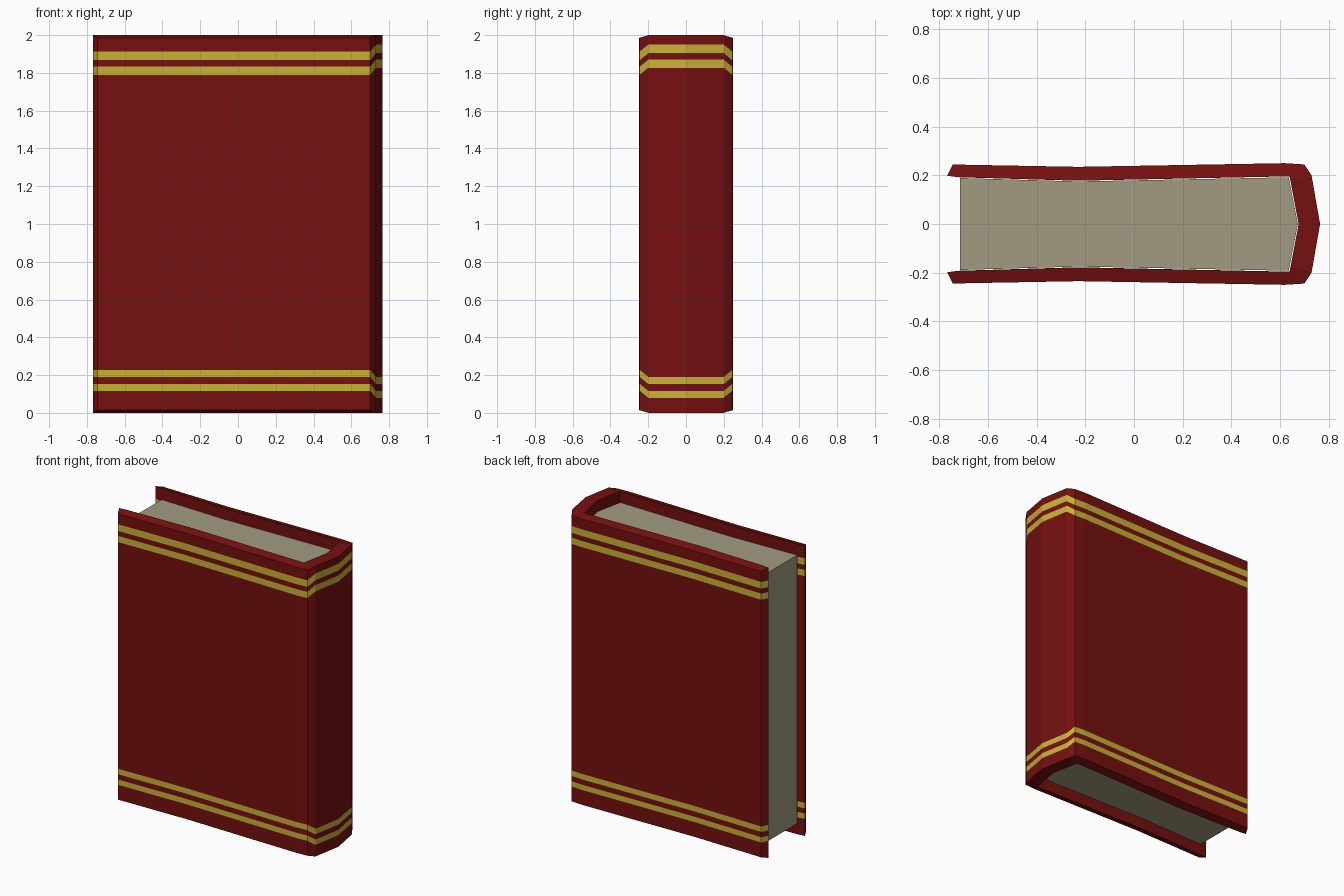
import bpy, bmesh

if "Cube" in bpy.data.objects:
    bpy.data.objects.remove(bpy.data.objects["Cube"])


def material(name, rgb):
    m = bpy.data.materials.new(name)
    m.diffuse_color = (*rgb, 1.0)
    m.use_nodes = True
    m.node_tree.nodes["Principled BSDF"].inputs["Base Color"].default_value = m.diffuse_color
    return m


red = material("dark red cloth", (0.18, 0.005, 0.005))
gold = material("gold stripe", (0.58, 0.45, 0.035))
paper = material("old paper", (0.36, 0.33, 0.22))


def finish(bm, name, mats):
    bmesh.ops.recalc_face_normals(bm, faces=bm.faces[:])
    me = bpy.data.meshes.new(name)
    bm.to_mesh(me)
    bm.free()
    for m in mats:
        me.materials.append(m)
    ob = bpy.data.objects.new(name, me)
    bpy.context.collection.objects.link(ob)
    return ob


# Cover cross-section, half: outer x, y, inner x, y, end drop, stripe shift
half = [
    (-0.745, 0.245, -0.768, 0.198, 0.015, 0.0),
    (-0.715, 0.244, -0.715, 0.192, 0.015, 0.0),
    (-0.230, 0.235, -0.230, 0.178, 0.015, 0.0),
    (0.620, 0.250, 0.637, 0.196, 0.015, 0.0),
    (0.700, 0.245, 0.640, 0.194, 0.015, 0.0),
    (0.730, 0.200, 0.6455, 0.165, 0.0, 0.037),
    (0.765, 0.000, 0.677, 0.000, 0.0, 0.037),
]
mirrored = [(a, -b, c, -d, e, f) for a, b, c, d, e, f in reversed(half[:-1])]
section = half + mirrored
n = len(section)

# Stripe edges on the boards; the stripes step outwards on the spine
low = [0.117, 0.154, 0.190, 0.228]
high = [1.790, 1.833, 1.867, 1.913]


def levels(drop, shift):
    return ([drop] + [z - shift for z in low]
            + [z + shift for z in high] + [2.0 - drop])


# Cover: one wrapped shell, odd bands are gold
bm = bmesh.new()
outer = [[bm.verts.new((p[0], p[1], z)) for z in levels(p[4], p[5])] for p in section]
inner = [[bm.verts.new((p[2], p[3], z)) for z in levels(0.0, p[5])] for p in section]
ring = outer + inner[::-1]
for i in range(2 * n):
    a, b = ring[i], ring[(i + 1) % (2 * n)]
    striped = i <= n or i >= 2 * n - 2
    for k in range(9):
        f = bm.faces.new((a[k], b[k], b[k + 1], a[k + 1]))
        f.material_index = 1 if striped and k % 2 else 0
for i in range(n - 1):
    for k in (0, 9):
        bm.faces.new((outer[i][k], outer[i + 1][k], inner[i + 1][k], inner[i][k]))
finish(bm, "cover", [red, gold])

# Page block: follows the inside of the cover, recessed at both ends
bm = bmesh.new()
edge = [(-0.715, 0.189), (-0.23, 0.175), (0.636, 0.192), (0.674, 0.0)]
edge += [(x, -y) for x, y in reversed(edge[:-1])]
face = bm.faces.new([bm.verts.new((x, y, 0.075)) for x, y in edge])
ext = bmesh.ops.extrude_face_region(bm, geom=[face], use_keep_orig=True)
bmesh.ops.translate(bm, vec=(0, 0, 1.85),
                    verts=[g for g in ext["geom"] if isinstance(g, bmesh.types.BMVert)])
finish(bm, "pages", [paper])
